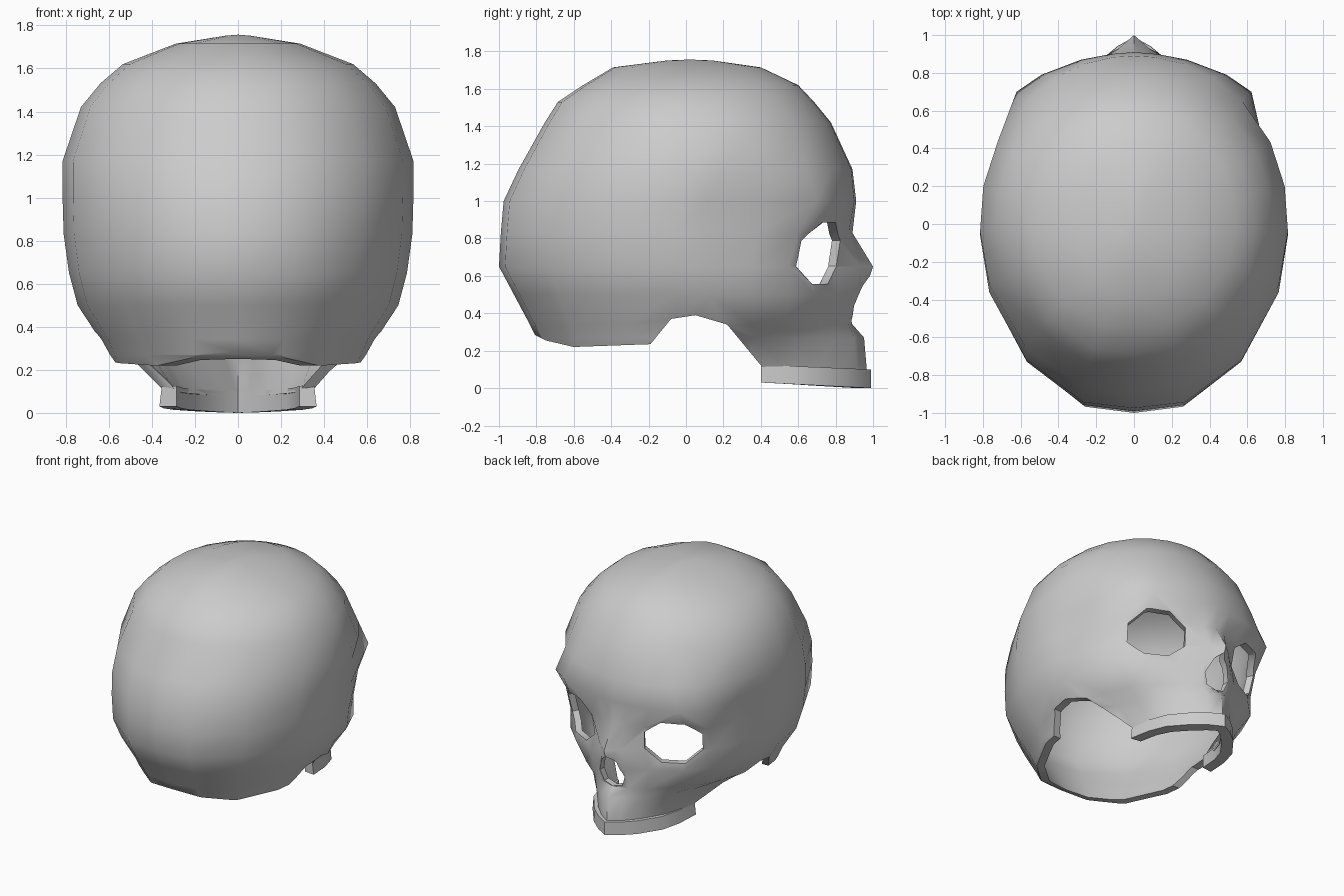
import bpy, bmesh, math
from mathutils import Vector

if "Cube" in bpy.data.objects:
    bpy.data.objects.remove(bpy.data.objects["Cube"])


def make(name, verts, faces):
    bm = bmesh.new()
    vs = [bm.verts.new(v) for v in verts]
    for f in faces:
        bm.faces.new([vs[i] for i in f])
    bmesh.ops.recalc_face_normals(bm, faces=bm.faces)
    me = bpy.data.meshes.new(name)
    bm.to_mesh(me)
    bm.free()
    ob = bpy.data.objects.new(name, me)
    bpy.context.collection.objects.link(ob)
    return ob


def prism(name, pts, lo, hi, u, v, origin):
    # extrude a 2D outline (in the u, v plane) along u x v
    u, v, o = Vector(u), Vector(v), Vector(origin)
    w = u.cross(v)
    n = len(pts)
    verts = [o + u * a + v * b + w * d for d in (lo, hi) for a, b in pts]
    faces = [list(range(n)), list(range(n, 2 * n))]
    faces += [(i, (i + 1) % n, (i + 1) % n + n, i + n) for i in range(n)]
    ob = make(name, verts, faces)
    ob.hide_render = True
    return ob


def smooth(ob, deg):
    bpy.ops.object.select_all(action='DESELECT')
    ob.select_set(True)
    bpy.context.view_layer.objects.active = ob
    bpy.ops.object.shade_smooth_by_angle(angle=math.radians(deg))


# face rings: z, back y, half width, then half outline from temple to midline
FACE = [
    (.08, -.70, .50, [(.38, .30), (.335, .41), (.315, .55), (.27, .68), (.165, .83), (.08, .915), (0, .968)]),
    (.27, -.80, .61, [(.53, .25), (.455, .37), (.40, .52), (.33, .66), (.20, .81), (.09, .90), (0, .952)]),
    (.34, -.835, .64, [(.63, .19), (.57, .36), (.49, .53), (.38, .67), (.22, .80), (.11, .87), (0, .89)]),
    (.50, -.92, .745, [(.74, .12), (.69, .34), (.60, .55), (.46, .69), (.25, .80), (.12, .91), (0, .95)]),
    (.65, -1.0, .785, [(.77, .11), (.70, .35), (.60, .55), (.46, .67), (.22, .80), (.08, .93), (0, 1.0)]),
    (.83, -.99, .81, [(.785, .11), (.695, .38), (.605, .60), (.46, .73), (.23, .83), (.09, .87), (0, .89)]),
    (1.0, -.975, .815, [(.785, .11), (.69, .40), (.622, .70), (.49, .79), (.28, .87), (.12, .90), (0, .91)]),
]
# dome rings: z, back y, front y, half width
DOME = [(1.17, -.895, .89, .815), (1.42, -.755, .775, .73), (1.53, -.685, .685, .64),
        (1.62, -.55, .60, .535), (1.715, -.39, .40, .29), (1.752, -.10, .14, .06)]
# back of every ring as fractions of width and depth
BACK = [(0, 1), (.33, .965), (.70, .72), (.94, .33), (1, 0)]
FRONT = [12, 28, 46, 60, 72, 83, 90]


def ring(z, yb, w, yc, front):
    half = [(w * a, yc + (yb - yc) * b) for a, b in BACK] + front
    full = half + [(-x, y) for x, y in half[-2:0:-1]]
    return [(x, y, z) for x, y in full]


rings = [ring(z, yb, w, -.06, f) for z, yb, w, f in FACE]
for z, yb, yf, w in DOME:
    front = []
    for a in FRONT:
        t = math.radians(a)
        front.append((w * math.cos(t) ** .97 if a < 90 else 0, yf * math.sin(t) ** .95))
    rings.append(ring(z, yb, w, -.04, front))
n = len(rings[0])
verts = [p for r in rings for p in r] + [(0, .02, 1.757)]
faces = [(k * n + i, k * n + (i + 1) % n, (k + 1) * n + (i + 1) % n, (k + 1) * n + i)
         for k in range(len(rings) - 1) for i in range(n)]
base = (len(rings) - 1) * n
faces += [(base + i, base + (i + 1) % n, len(verts) - 1) for i in range(n)]
skull = make("cranium_shell", verts, faces)
mod = skull.modifiers.new("thickness", 'SOLIDIFY')
mod.thickness = .05
mod.offset = -1

# open underside, cut along the side profile
cutters = [prism("underside_cutter",
                 [(-1.2, .33), (-.81, .285), (-.75, .255), (-.6, .22), (-.19, .235), (-.08, .37),
                  (.05, .39), (.22, .34), (.41, .11), (.42, -.3), (-1.2, -.3)],
                 -1.5, 1.5, (0, 1, 0), (0, 0, 1), (0, 0, 0))]
# eye sockets, angled outwards
for s in (-1, 1):
    a = math.radians(29) * s
    outline = [(.22 * math.cos(math.radians(22.5 + 45 * i)), .178 * math.sin(math.radians(22.5 + 45 * i)))
               for i in range(8)]
    cutters.append(prism("eye_cutter", outline, -.5, .3,
                         (math.cos(a), -math.sin(a), 0), (0, 0, 1), (.38 * s, .69, .72)))
# nose opening
nose = [(0, .60), (.06, .55), (.105, .44), (.075, .36), (0, .34), (-.075, .36), (-.105, .44), (-.06, .55)]
cutters.append(prism("nose_cutter", nose, -1.3, -.7, (1, 0, 0), (0, 0, 1), (0, 0, 0)))

for c in cutters:
    m = skull.modifiers.new("cut", 'BOOLEAN')
    m.operation = 'DIFFERENCE'
    m.solver = 'EXACT'
    m.object = c
bpy.context.view_layer.update()
mesh = bpy.data.meshes.new_from_object(skull.evaluated_get(bpy.context.evaluated_depsgraph_get()))
skull.modifiers.clear()
skull.data = mesh
for c in cutters:
    bpy.data.objects.remove(c)
smooth(skull, 42)

# upper tooth band: outer x, outer y, inner x, inner y from back end to midline
ARCH = [(.365, .40, .285, .41), (.345, .57, .265, .56), (.30, .71, .225, .67),
        (.185, .86, .125, .80), (.09, .94, .055, .87), (0, .99, 0, .91)]
arch = ARCH + [(-a, b, -c, d) for a, b, c, d in ARCH[-2::-1]]
verts, faces = [], []
for a, b, c, d in arch:
    f = (.99 - b) / .59
    lo, hi = .03 * f, .10 + .025 * f
    verts += [(a, b, lo), (a * .97, b, hi), (c, d, hi), (c, d, lo)]
for k in range(len(arch) - 1):
    i = k * 4
    faces += [(i + j, i + (j + 1) % 4, i + 4 + (j + 1) % 4, i + 4 + j) for j in range(4)]
e = len(verts)
faces += [(0, 1, 2, 3), (e - 4, e - 3, e - 2, e - 1)]
teeth = make("upper_tooth_band", verts, faces)
smooth(teeth, 40)
